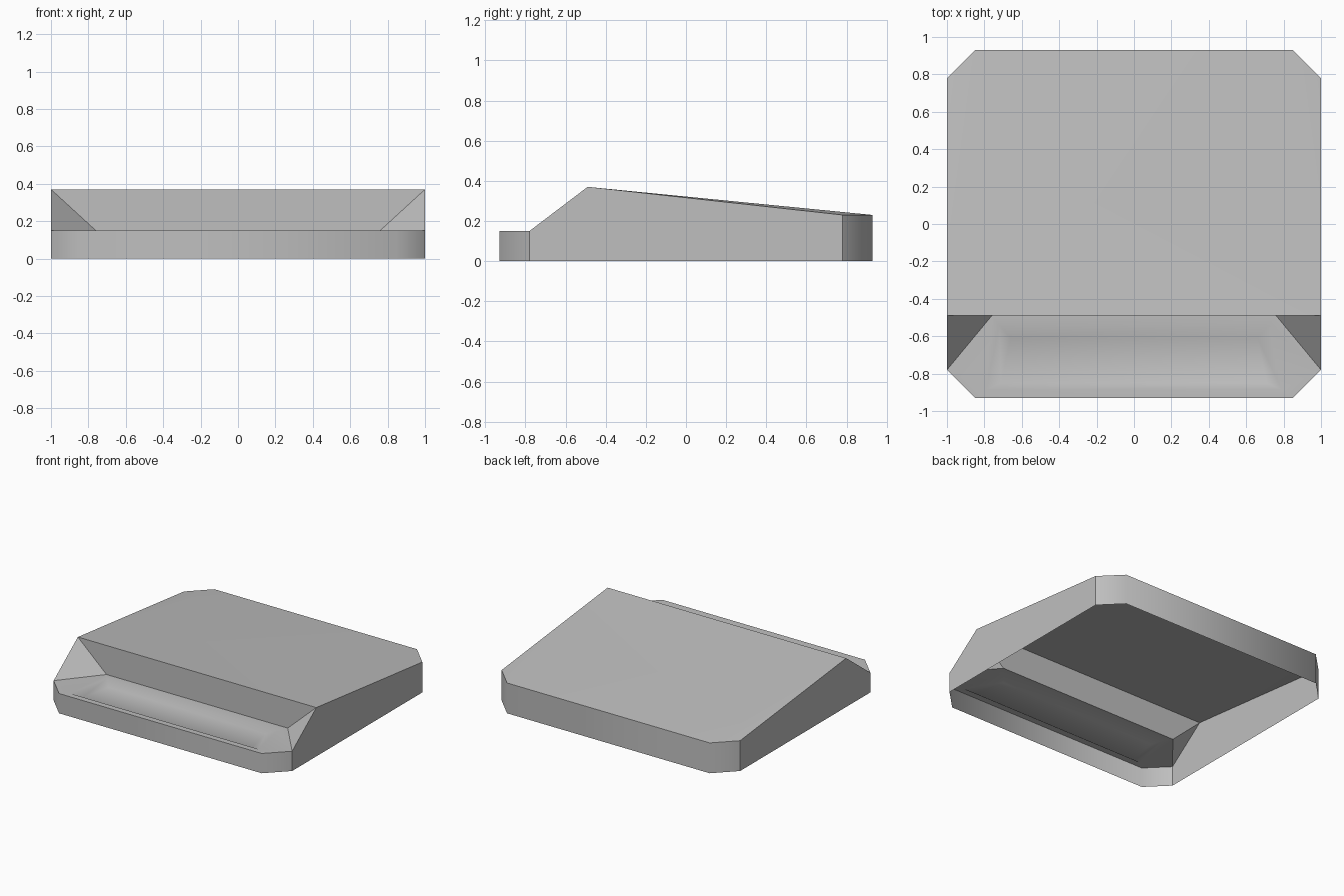
import bpy
import bmesh

cube = bpy.data.objects.get("Cube")
if cube:
    bpy.data.objects.remove(cube, do_unlink=True)

# Main dimensions
HALF_W, HALF_D = 1.0, 0.93
CUT_W, CUT_D = 0.85, 0.78          # where the corner chamfers begin
STEP_Y, INNER_W = -0.49, 0.76      # foot of the riser
LOW, PEAK, BACK = 0.15, 0.37, 0.23

grey = bpy.data.materials.new("light grey plastic")
grey.use_nodes = True
colour = (0.52, 0.52, 0.52, 1)
grey.diffuse_color = colour
grey.node_tree.nodes["Principled BSDF"].inputs["Base Color"].default_value = colour


def make_part(name, faces, smooth=False):
    """Build an open sheet from faces given as corner points."""
    bm = bmesh.new()
    for points in faces:
        bm.faces.new([bm.verts.new(p) for p in points])
    bmesh.ops.remove_doubles(bm, verts=bm.verts, dist=0.0001)
    for face in bm.faces:
        face.smooth = smooth
    mesh = bpy.data.meshes.new(name)
    bm.to_mesh(mesh)
    bm.free()
    mesh.materials.append(grey)
    obj = bpy.data.objects.new(name, mesh)
    bpy.context.collection.objects.link(obj)
    return obj


def mirrored(face):
    """Copy of a face on the other side, still facing outward."""
    return [(-x, y, z) for x, y, z in reversed(face)]


def wall(path, height):
    """Upright faces following a path of ground points."""
    return [[(*a, 0), (*b, 0), (*b, height), (*a, height)]
            for a, b in zip(path, path[1:])]


# Front and back skirts wrap softly round the chamfered corners
front_path = [(-HALF_W, -CUT_D), (-CUT_W, -HALF_D), (CUT_W, -HALF_D), (HALF_W, -CUT_D)]
back_path = [(-x, -y) for x, y in front_path]
make_part("front_skirt", wall(front_path, LOW), True)
make_part("back_skirt", wall(back_path, BACK), True)

# Side panels and the slanted cheeks beside the ledge
side = [(HALF_W, -CUT_D, 0), (HALF_W, CUT_D, 0), (HALF_W, CUT_D, BACK),
        (HALF_W, STEP_Y, PEAK), (HALF_W, -CUT_D, LOW)]
cheek = [(HALF_W, -CUT_D, LOW), (HALF_W, STEP_Y, PEAK), (INNER_W, STEP_Y, LOW)]
for label, place in (("left", list), ("right", mirrored)):
    make_part(label + "_side_panel", [place(side)])
    make_part(label + "_cheek", [place(cheek)])

# Riser between ledge and top
make_part("riser", [[(-INNER_W, STEP_Y, LOW), (INNER_W, STEP_Y, LOW),
                     (HALF_W, STEP_Y, PEAK), (-HALF_W, STEP_Y, PEAK)]])

# Sloping top with slightly dropped rear corners
top = [(-HALF_W, STEP_Y, PEAK), (HALF_W, STEP_Y, PEAK),
       (CUT_W, HALF_D, BACK), (-CUT_W, HALF_D, BACK)]
corner = [(HALF_W, STEP_Y, PEAK), (HALF_W, CUT_D, BACK), (CUT_W, HALF_D, BACK)]
make_part("top_panel", [top, corner, mirrored(corner)], True)

# Ledge with a shallow tapered recess
rim = [(x, y, LOW) for x, y in front_path + [(INNER_W, STEP_Y), (-INNER_W, STEP_Y)]]


def trapezoid(front_w, back_w, front_y, back_y, z):
    return [(-front_w, front_y, z), (front_w, front_y, z),
            (back_w, back_y, z), (-back_w, back_y, z)]


lip = trapezoid(0.79, 0.72, -0.885, -0.54, LOW)
floor = trapezoid(0.71, 0.66, -0.85, -0.61, LOW - 0.025)
flank = [[rim[2], rim[3], lip[1]], [rim[3], rim[4], lip[2], lip[1]]]
ledge = [[rim[1], rim[2], lip[1], lip[0]], [rim[4], rim[5], lip[3], lip[2]], floor]
ledge += flank + [mirrored(f) for f in flank]
for i in range(4):
    j = (i + 1) % 4
    ledge.append([lip[i], lip[j], floor[j], floor[i]])
make_part("ledge", ledge, True)
